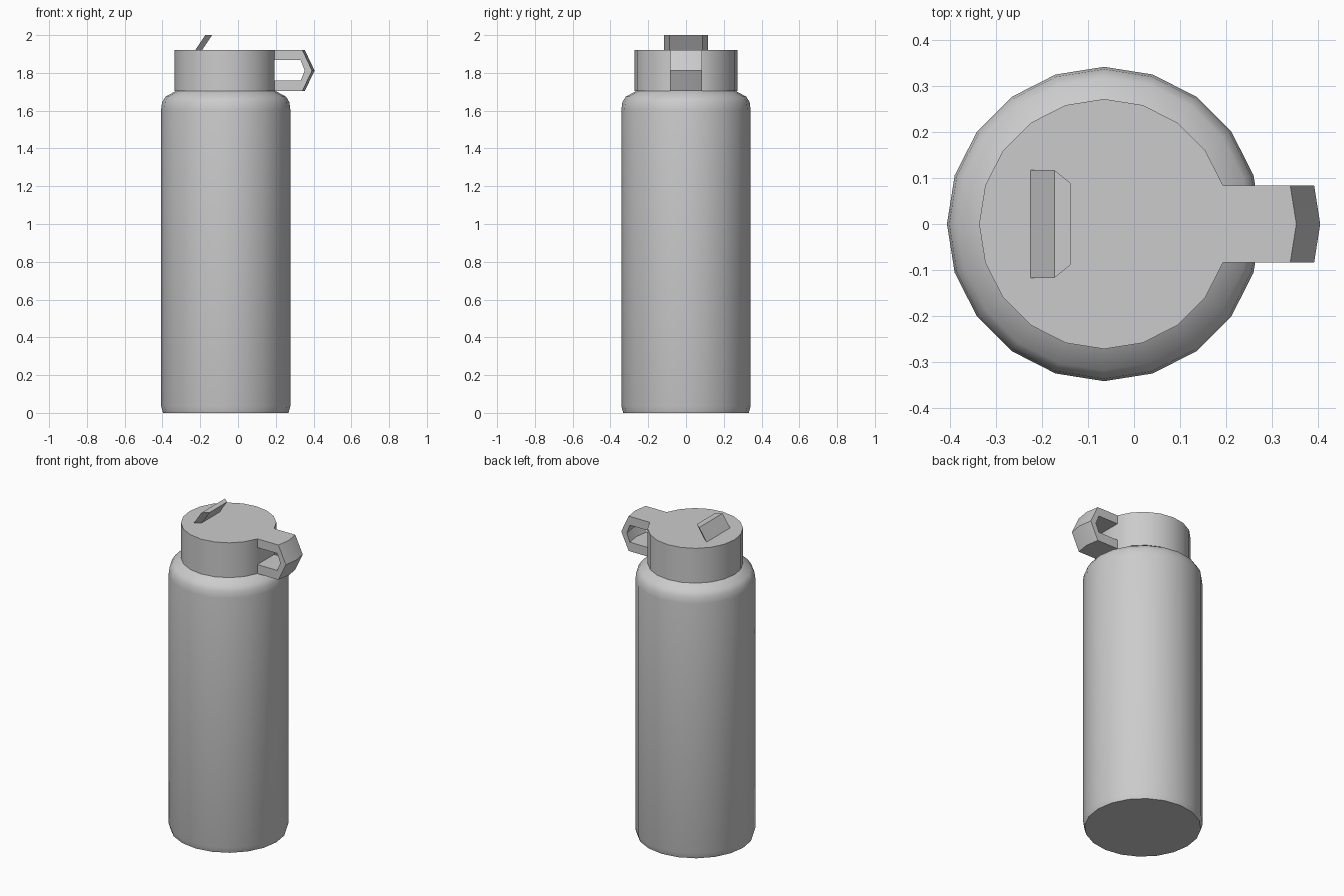
import bpy
from math import cos, sin, pi, radians

if "Cube" in bpy.data.objects:
    bpy.data.objects.remove(bpy.data.objects["Cube"])

CX = -0.065          # axis of the bottle
SIDES = 20


def make(name, verts, faces, angle=40):
    me = bpy.data.meshes.new(name)
    me.from_pydata(verts, [], faces)
    me.update()
    ob = bpy.data.objects.new(name, me)
    bpy.context.collection.objects.link(ob)
    bpy.ops.object.select_all(action='DESELECT')
    ob.select_set(True)
    bpy.context.view_layer.objects.active = ob
    bpy.ops.object.shade_smooth_by_angle(angle=radians(angle))
    return ob


def lathe(name, profile, steps, cap_bottom=False, cap_top=False):
    """Spin (radius, z) rows from bottom to top through the given angle steps."""
    n = len(steps)
    verts = [(CX + r * cos(2 * pi * k / SIDES), r * sin(2 * pi * k / SIDES), z)
             for r, z in profile for k in steps]
    faces = [(i * n + j, i * n + (j + 1) % n, (i + 1) * n + (j + 1) % n, (i + 1) * n + j)
             for i in range(len(profile) - 1) for j in range(n)]
    if cap_bottom:
        faces.append(tuple(reversed(range(n))))
    if cap_top:
        faces.append(tuple(range(len(verts) - n, len(verts))))
    return make(name, verts, faces)


# Bottle body with rounded shoulder
lathe("bottle_body",
      [(0.332, 0), (0.342, 0.035), (0.342, 1.605), (0.337, 1.645),
       (0.319, 1.674), (0.266, 1.703)],
      range(SIDES), cap_bottom=True)

# Lid: the angle-0 vertex is left out so the wall is flat behind the loop
lathe("lid", [(0.264, 1.703), (0.272, 1.703), (0.272, 1.922)],
      range(1, SIDES), cap_top=True)

# Carry loop: a bent band, bulging slightly along its middle
x0, half, bulge = CX + 0.272 * cos(pi / 10), 0.272 * sin(pi / 10), 0.0133
outer = [(x0, 1.922), (0.34, 1.922), (0.392, 1.812), (0.34, 1.703), (x0, 1.703)]
inner = [(x0, 1.76), (0.332, 1.76), (0.353, 1.812), (0.332, 1.867), (x0, 1.867)]
ring = outer + inner
verts = [(x + (bulge if y == 0 and x > x0 else 0), y, z)
         for y in (-half, 0, half) for x, z in ring]
faces = []
for r in (0, 10):
    for a in (0, 1, 2, 3, 5, 6, 7, 8):
        faces.append((r + a, r + a + 1, r + a + 11, r + a + 10))
for a in range(4):
    side = (a, 9 - a, 8 - a, a + 1)
    faces.append(tuple(reversed(side)))
    faces.append(tuple(v + 20 for v in side))
loop = make("carry_loop", verts, [tuple(reversed(f)) for f in faces], 30)

# Slanted drinking spout
foot = [(-0.225, -0.117), (-0.189, -0.088), (-0.189, 0.088), (-0.225, 0.117)]
verts = [(x, y, 1.922) for x, y in foot] + [(x + 0.052, y, 2.0) for x, y in foot]
faces = [(i, (i + 1) % 4, (i + 1) % 4 + 4, i + 4) for i in range(4)] + [(4, 5, 6, 7)]
make("spout", verts, faces, 20)

# Consistent outward normals on the loop
bpy.ops.object.select_all(action='DESELECT')
loop.select_set(True)
bpy.context.view_layer.objects.active = loop
bpy.ops.object.mode_set(mode='EDIT')
bpy.ops.mesh.select_all(action='SELECT')
bpy.ops.mesh.normals_make_consistent(inside=False)
bpy.ops.object.mode_set(mode='OBJECT')
